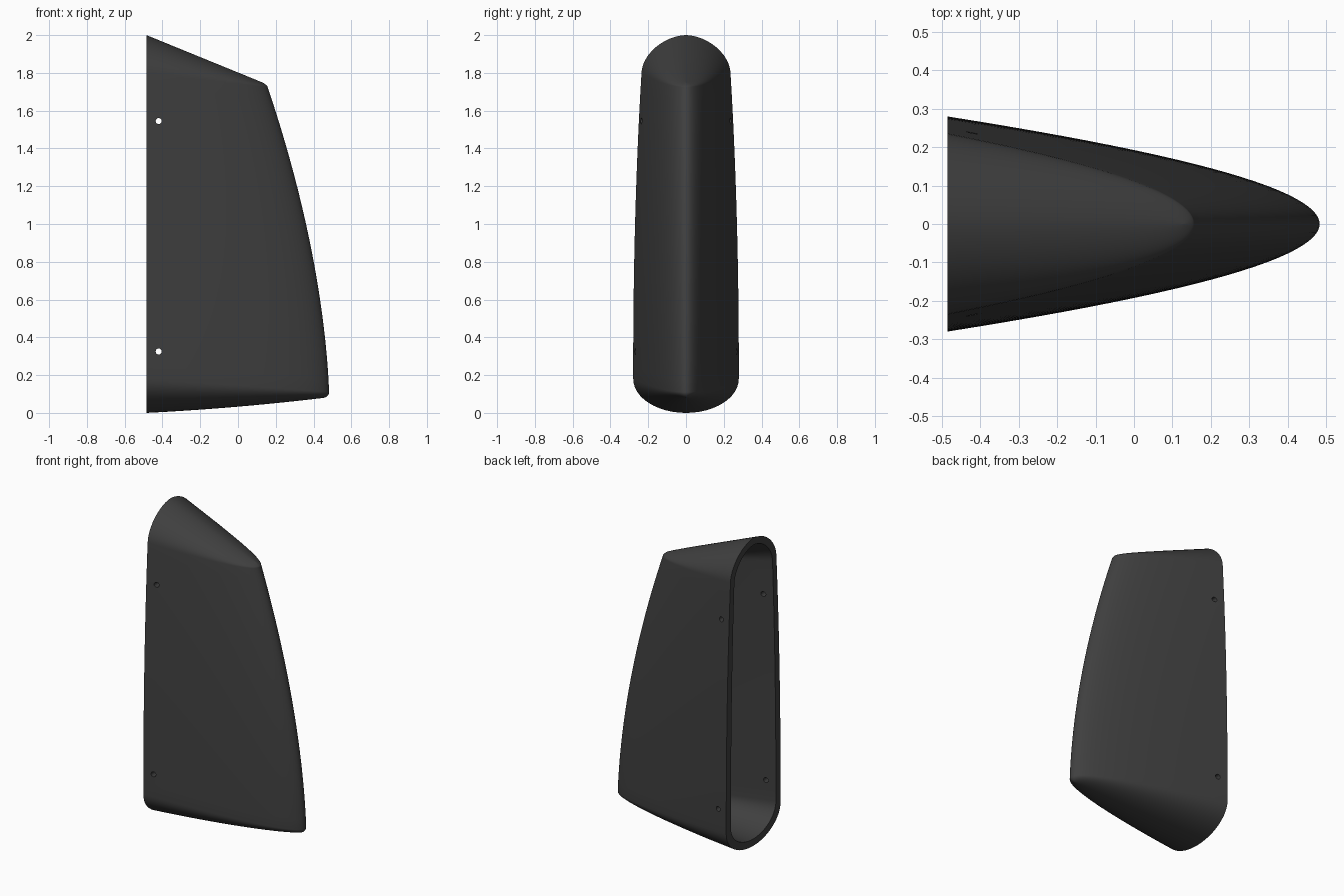
import bpy, bmesh, math

if "Cube" in bpy.data.objects:
    bpy.data.objects.remove(bpy.data.objects["Cube"])

BACK = -0.485      # plane of the open rear
WALL = 0.045       # shell thickness
NU, NBODY, NCAP = 24, 24, 12


def lead_x(z):
    """Curved leading edge."""
    return 0.485 - 0.125 * max(z, 0.0) ** 1.77


def ridge_top(x):
    return 2.0 - 0.408 * (x - BACK)


def ridge_bottom(x):
    d = x - BACK
    return 0.05 * d + 0.037 * d * d


def column(u, inset):
    """One strip from bottom ridge to top ridge; u = 0 nose, u = +-1 rear."""
    s = u * u
    side = (u > 0) - (u < 0)
    z_low = 0.11 + 0.07 * s + inset / 2
    z_high = 1.725 + 0.075 * s - inset / 2

    def wall(z):
        nose = lead_x(z)
        t = (nose - BACK) * s
        y = (0.2587 * math.sqrt(t) + 0.024 * t) * (1 + 0.045 * z)
        x = BACK + (nose - 1.5 * inset - BACK) * (1 - s)
        return x, side * y * (1 - inset / 0.26), z

    def cap(z_seam, ridge, direction, power):
        x0, y0, _ = wall(z_seam)
        pts = []
        for i in range(1, NCAP + 1):
            a = math.pi / 2 * i / NCAP
            c, h = max(math.cos(a), 0.0), math.sin(a)
            x = x0 - 0.03 * (1 - c) * (1 - s)
            height = max(direction * (ridge(x) - z_seam) - inset, 0.004)
            y = 0.0 if i == NCAP else y0 * c ** (2 / power)
            pts.append((x, y, z_seam + direction * height * h ** (2 / power)))
        return pts

    body = [wall(z_low + (z_high - z_low) * i / NBODY) for i in range(NBODY + 1)]
    return (cap(z_low, ridge_bottom, -1, 2.0)[::-1] + body
            + cap(z_high, ridge_top, 1, 1.8))


# Hollow fairing shell: outer skin, inner skin and rear rim
bm = bmesh.new()
skins = []
for inset in (0.0, WALL):
    grid = [[bm.verts.new(p) for p in column(i / NU, inset)]
            for i in range(-NU, NU + 1)]
    skins.append(grid)
    for a, b in zip(grid, grid[1:]):
        for j in range(len(a) - 1):
            bm.faces.new((a[j], b[j], b[j + 1], a[j + 1]))
for end in (0, -1):
    a, b = skins[0][end], skins[1][end]
    for j in range(len(a) - 1):
        bm.faces.new((a[j], b[j], b[j + 1], a[j + 1]))
bmesh.ops.remove_doubles(bm, verts=bm.verts, dist=1e-5)
bmesh.ops.recalc_face_normals(bm, faces=bm.faces)
mesh = bpy.data.meshes.new("fairing_shell")
bm.to_mesh(mesh)
bm.free()
shell = bpy.data.objects.new("fairing_shell", mesh)
bpy.context.collection.objects.link(shell)

dark = bpy.data.materials.new("dark_grey")
dark.diffuse_color = (0.05, 0.05, 0.05, 1)
dark.use_nodes = True
dark.node_tree.nodes["Principled BSDF"].inputs["Base Color"].default_value = dark.diffuse_color
mesh.materials.append(dark)

# Screw holes through both side walls
for z in (0.325, 1.545):
    bpy.ops.mesh.primitive_cylinder_add(vertices=20, radius=0.016, depth=1,
                                        location=(-0.42, 0, z),
                                        rotation=(math.pi / 2, 0, 0))
    cutter = bpy.context.object
    cutter.name = "screw_hole_cutter"
    cutter.hide_render = True
    cutter.data.materials.append(dark)
    mod = shell.modifiers.new("screw_hole", 'BOOLEAN')
    mod.operation, mod.solver, mod.object = 'DIFFERENCE', 'EXACT', cutter
    bpy.context.view_layer.objects.active = shell
    bpy.ops.object.modifier_apply(modifier=mod.name)
    bpy.data.objects.remove(cutter)

bpy.ops.object.select_all(action='DESELECT')
shell.select_set(True)
bpy.context.view_layer.objects.active = shell
bpy.ops.object.shade_smooth_by_angle(angle=math.radians(35))
